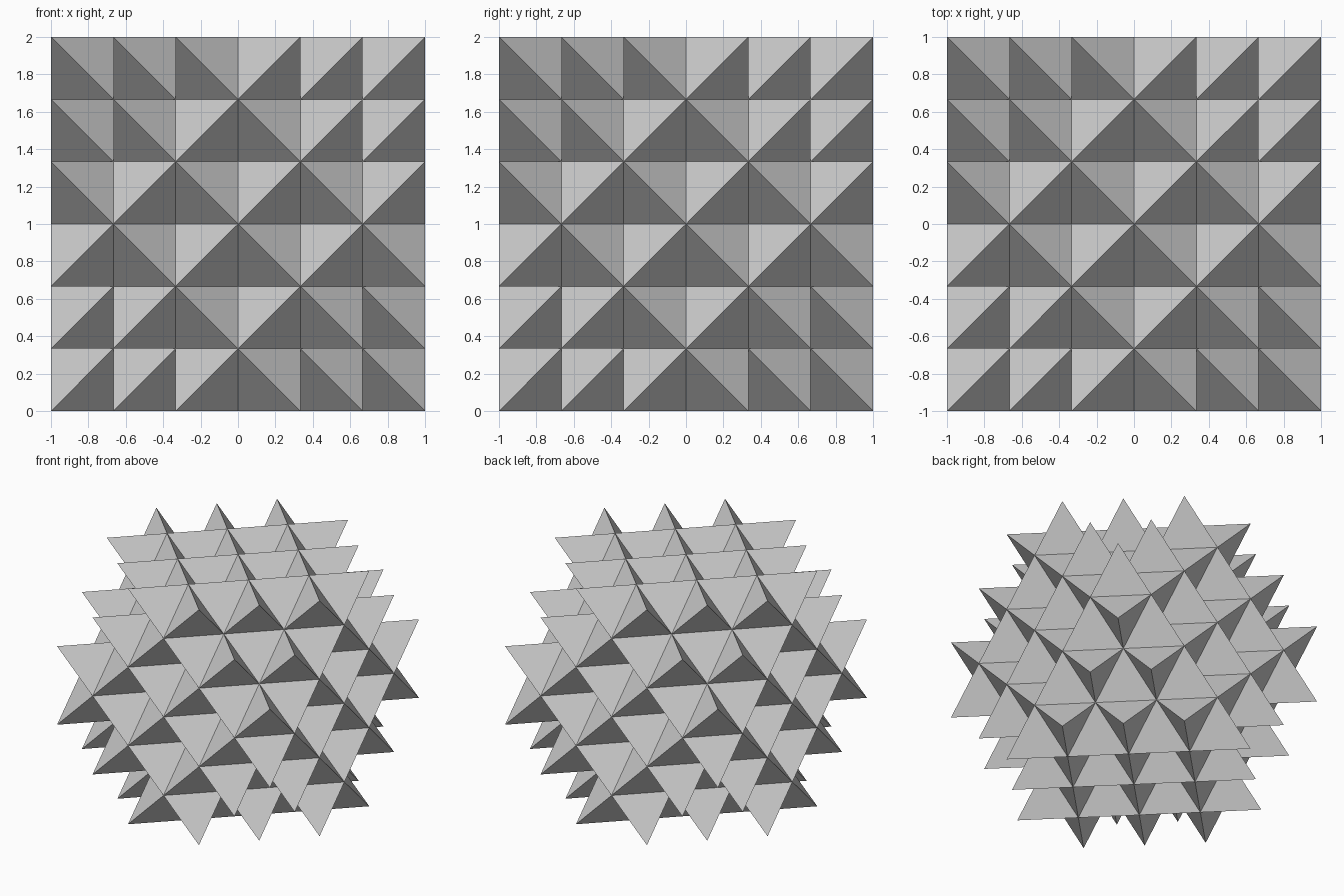
import bpy
import bmesh
from itertools import product, combinations
from mathutils import Vector

UNIT = 1 / 3      # side of one cubic cell
REACH = 3         # cells from the centre to each side
LIMIT = 4         # deepest diagonal layer kept in each octant

cube = bpy.data.objects.get("Cube")
if cube:
    bpy.data.objects.remove(cube, do_unlink=True)

# Single plain grey
grey = bpy.data.materials.new("light_grey")
grey.use_nodes = True
colour = (0.6, 0.6, 0.6, 1)
grey.diffuse_color = colour
grey.node_tree.nodes["Principled BSDF"].inputs["Base Color"].default_value = colour


def octant_step(i):
    """Distance of a cell from the centre plane, the same on both sides."""
    return i if i >= 0 else -1 - i


def add_tetrahedron(bm, cell):
    """Inscribe a tetrahedron in one cubic cell, using its odd corners."""
    corners = [Vector(cell) + Vector(d) for d in product((0, 1), repeat=3)]
    odd = [c for c in corners if int(sum(c)) % 2]
    lift = Vector((0, 0, REACH))
    verts = [bm.verts.new((c + lift) * UNIT) for c in odd]
    centre = sum((v.co for v in verts), Vector()) / len(verts)
    for trio in combinations(verts, 3):
        face = bm.faces.new(trio)
        face.normal_update()
        if face.normal.dot(face.calc_center_median() - centre) < 0:
            face.normal_flip()


def add_object(name, cells):
    bm = bmesh.new()
    for cell in cells:
        add_tetrahedron(bm, cell)
    mesh = bpy.data.meshes.new(name)
    bm.to_mesh(mesh)
    bm.free()
    mesh.materials.append(grey)
    obj = bpy.data.objects.new(name, mesh)
    bpy.context.scene.collection.objects.link(obj)


# Sort the cells into diagonal layers that surround the centre
layers = {}
for cell in product(range(-REACH, REACH), repeat=3):
    layers.setdefault(sum(map(octant_step, cell)), []).append(cell)

# Outward spikes on the eight slanted sides, and the lattice that carries them
add_object("outer_spikes", layers[LIMIT])
add_object("inner_lattice", [c for n in range(LIMIT) for c in layers[n]])
